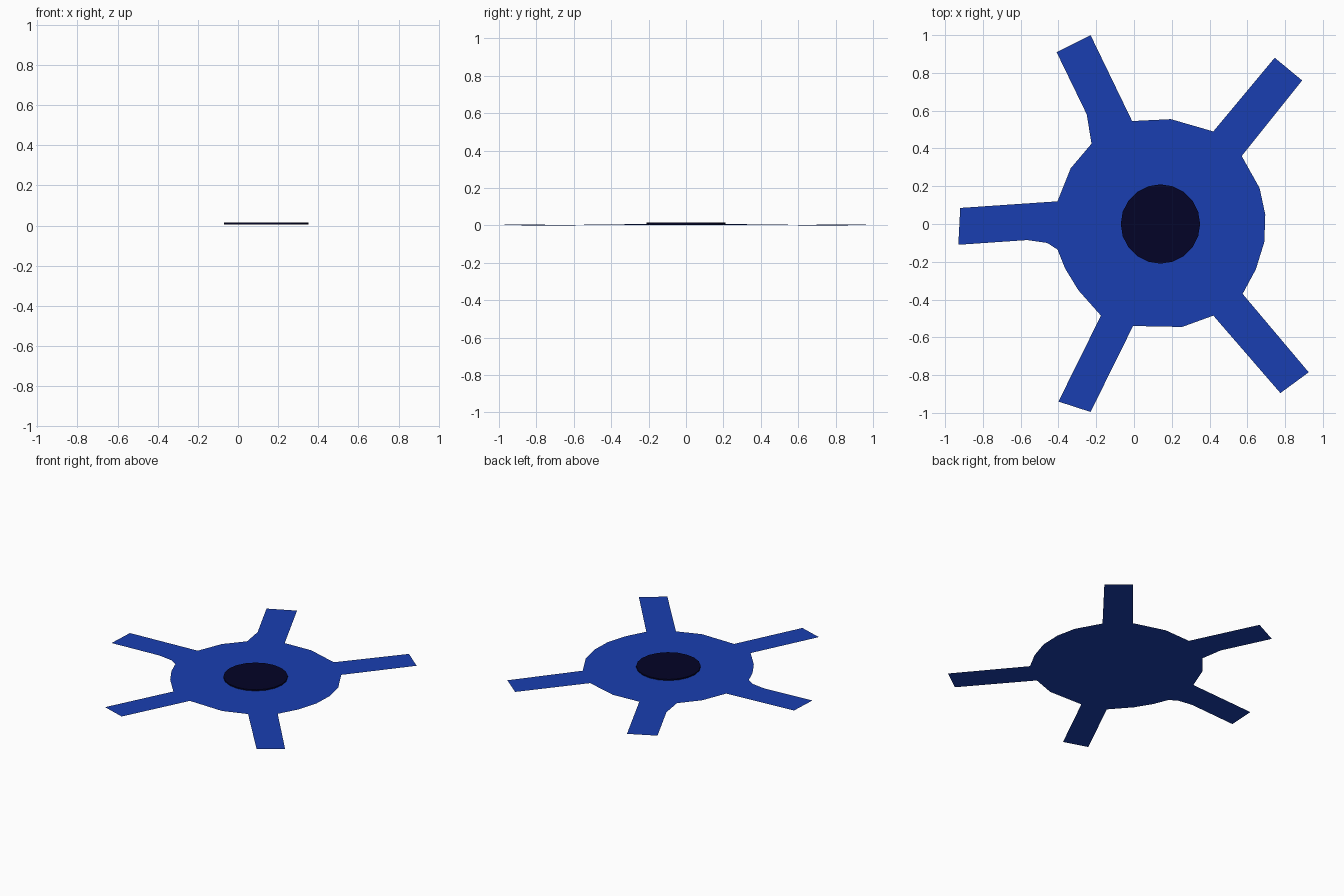
import bpy, bmesh

if "Cube" in bpy.data.objects:
    bpy.data.objects.remove(bpy.data.objects["Cube"])


def material(name, colour):
    m = bpy.data.materials.new(name)
    m.diffuse_color = (*colour, 1.0)
    m.use_nodes = True
    m.node_tree.nodes["Principled BSDF"].inputs["Base Color"].default_value = m.diffuse_color
    return m


def add_object(name, bm, mat):
    me = bpy.data.meshes.new(name)
    bm.to_mesh(me)
    bm.free()
    me.materials.append(mat)
    ob = bpy.data.objects.new(name, me)
    bpy.context.collection.objects.link(ob)
    return ob


blue = material("deep blue", (0.010, 0.050, 0.44))
black = material("midnight black", (0.001, 0.001, 0.020))

# Rounded middle, clockwise from the back left arm
middle = [
    (-0.225, 0.425), (-0.01, 0.545), (0.195, 0.555), (0.42, 0.49),
    (0.57, 0.36), (0.665, 0.19), (0.695, 0.05), (0.69, -0.095),
    (0.645, -0.24), (0.575, -0.37), (0.42, -0.485), (0.255, -0.545),
    (-0.005, -0.54), (-0.175, -0.485), (-0.295, -0.35), (-0.365, -0.235),
    (-0.405, -0.135), (-0.405, 0.12), (-0.335, 0.295),
]
# Arms: the index of the middle edge each grows from, then its outer points
arms = [
    (0, [(-0.25, 0.58), (-0.41, 0.91), (-0.23, 1.0)]),                     # back left
    (3, [(0.745, 0.88), (0.89, 0.76)]),                                    # back right
    (9, [(0.925, -0.785), (0.775, -0.895)]),                               # front right
    (12, [(-0.23, -0.995), (-0.40, -0.94)]),                               # front left
    (16, [(-0.46, -0.10), (-0.565, -0.085), (-0.93, -0.11), (-0.92, 0.085)]),  # left
]

# Thin star sheet, very slightly raised towards the left arm
bm = bmesh.new()


def point(p):
    return bm.verts.new((p[0], p[1], 0.005 * (0.925 - p[0])))


ring = [point(p) for p in middle]
hub = point((0.14, 0.0))
for i, v in enumerate(ring):
    bm.faces.new((hub, ring[(i + 1) % len(ring)], v))
for i, outer in arms:
    loop = [ring[i]] + [point(p) for p in outer] + [ring[i + 1]]
    bm.faces.new(loop[::-1])
bm.normal_update()
bmesh.ops.triangulate(bm, faces=bm.faces[:])
add_object("star_sheet", bm, blue)

# Low round disc on the middle
bm = bmesh.new()
bmesh.ops.create_cone(bm, cap_ends=True, segments=20, radius1=0.21, radius2=0.21, depth=0.009)
bmesh.ops.translate(bm, verts=bm.verts, vec=(0.14, 0.0, 0.0105))
add_object("centre_disc", bm, black)
